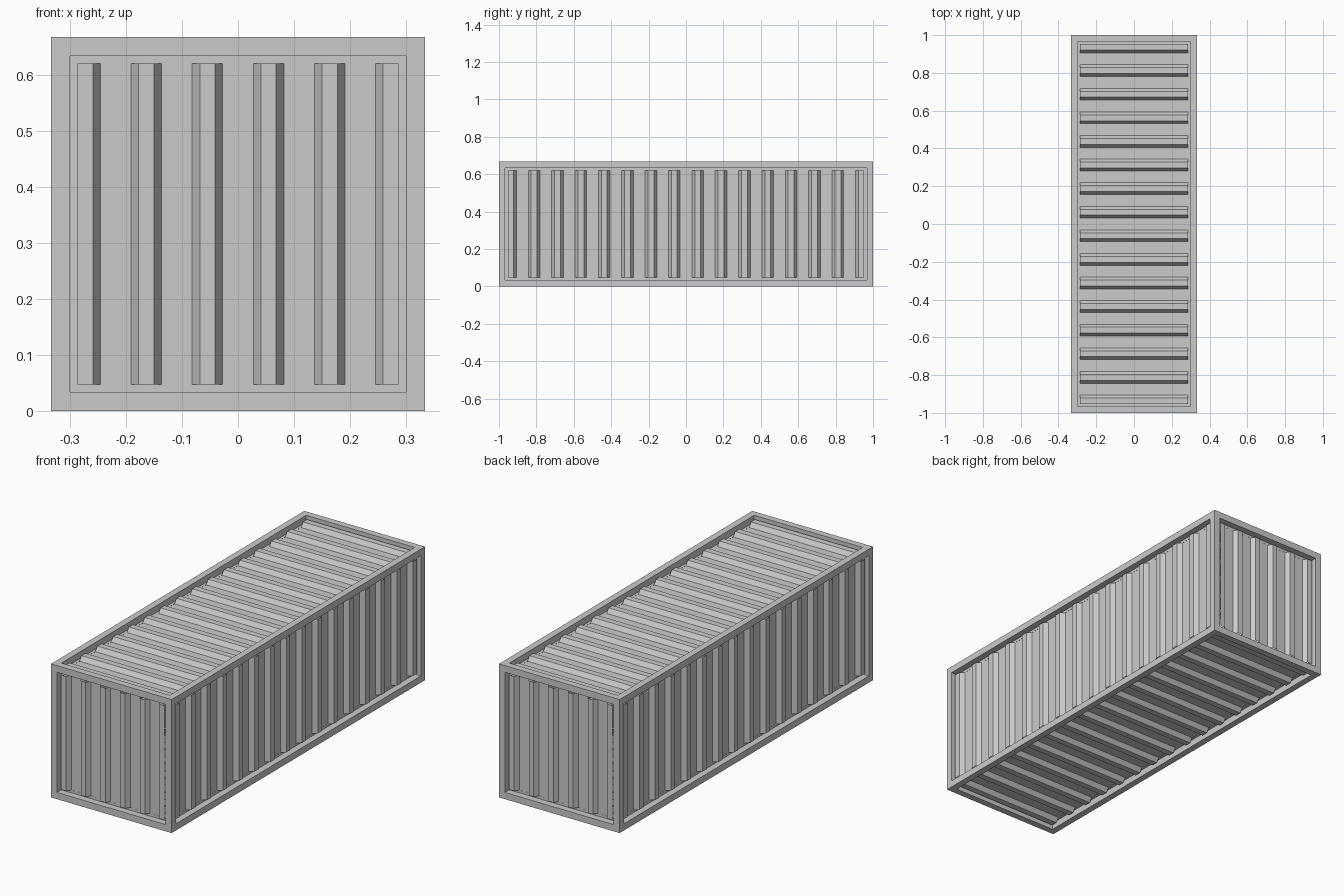
import bpy, bmesh
from mathutils import Matrix, Vector

if "Cube" in bpy.data.objects:
    bpy.data.objects.remove(bpy.data.objects["Cube"])

W, L, H = 0.667, 2.0, 0.667     # outer size
RAIL = 0.0475                   # frame bar thickness
CREST, VALLEY = 0.012, 0.034    # panel depths below the frame face


def finish(bm, name):
    mesh = bpy.data.meshes.new(name)
    bm.to_mesh(mesh)
    bm.free()
    obj = bpy.data.objects.new(name, mesh)
    bpy.context.collection.objects.link(obj)
    return obj


def frame():
    # Box with every side inset, sunk one bar thickness and opened
    bm = bmesh.new()
    bmesh.ops.create_cube(bm, size=1, matrix=Matrix.Translation((0, 0, H / 2)) @ Matrix.Diagonal((W, L, H, 1)))
    openings = bm.faces[:]
    bmesh.ops.inset_individual(bm, faces=openings, thickness=RAIL)
    for face in openings:
        normal = face.normal.copy()
        sunk = bmesh.ops.extrude_discrete_faces(bm, faces=[face])["faces"][0]
        bmesh.ops.translate(bm, verts=sunk.verts, vec=-normal * RAIL)
        bm.faces.remove(sunk)
    bmesh.ops.remove_doubles(bm, verts=bm.verts, dist=1e-4)
    bmesh.ops.recalc_face_normals(bm, faces=bm.faces)
    finish(bm, "frame")


def panel(name, run, across, out, half_run, half_across, half_out, waves):
    # Corrugated sheet: crest 2, slope 1, valley 4, slope 1 units per wave
    run, across, out = Vector(run), Vector(across), Vector(out)
    centre = Vector((0, 0, H / 2))
    half_run, half_across = half_run - RAIL, half_across - RAIL
    unit = 2 * half_run / (8 * waves + 2)
    profile = [(0, CREST)]
    for i in range(waves):
        profile += [(8 * i + 2, CREST), (8 * i + 3, VALLEY), (8 * i + 7, VALLEY), (8 * i + 8, CREST)]
    profile.append((8 * waves + 2, CREST))
    bm = bmesh.new()
    pairs = []
    for step, depth in profile:
        p = centre + run * (step * unit - half_run) + out * (half_out - depth)
        pairs.append([bm.verts.new(p + across * s * half_across) for s in (-1, 1)])
    flip = run.cross(across).dot(out) < 0
    for a, b in zip(pairs, pairs[1:]):
        loop = (a[0], b[0], b[1], a[1])
        bm.faces.new(loop[::-1] if flip else loop)
    finish(bm, name)


X, Y, Z = (1, 0, 0), (0, 1, 0), (0, 0, 1)
frame()
for s, end, side, deck in ((-1, "front", "left", "floor"), (1, "back", "right", "roof")):
    panel(end + "_panel", X, Z, (0, s, 0), W / 2, H / 2, L / 2, 5)
    panel(side + "_panel", Y, Z, (s, 0, 0), L / 2, H / 2, W / 2, 15)
    panel(deck + "_panel", Y, X, (0, 0, s), L / 2, W / 2, H / 2, 15)
